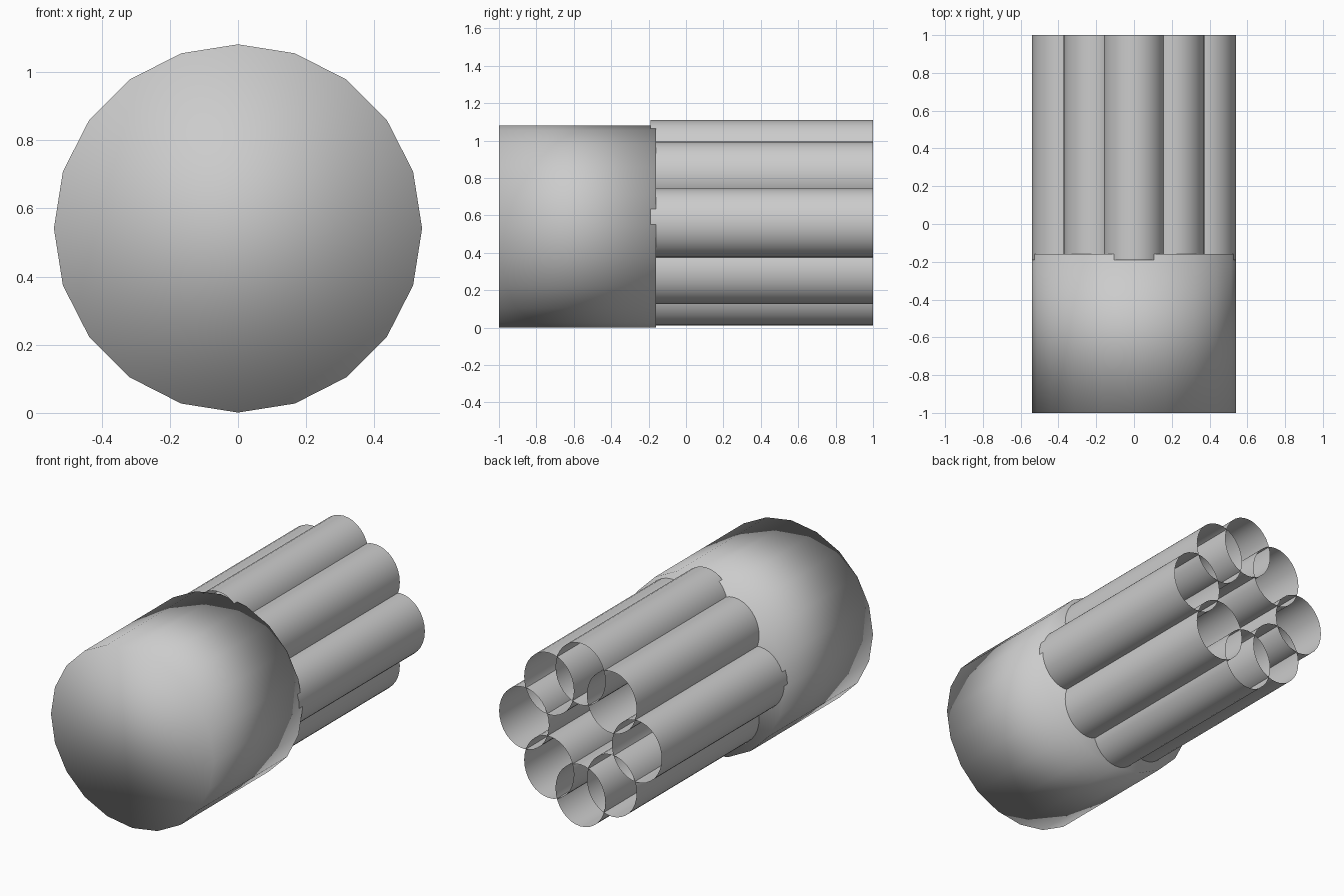
import bpy, math

if "Cube" in bpy.data.objects:
    bpy.data.objects.remove(bpy.data.objects["Cube"])


def cylinder(name, sides, rx, rz, x, z, y0, y1, capped):
    """Smooth-shaded elliptical cylinder running along y."""
    bpy.ops.mesh.primitive_cylinder_add(
        vertices=sides, radius=1, depth=y1 - y0,
        end_fill_type='NGON' if capped else 'NOTHING',
        location=(x, (y0 + y1) / 2, z), rotation=(math.pi / 2, 0, 0))
    ob = bpy.context.object
    ob.name = name
    ob.scale = (rx, rz, 1)
    bpy.ops.object.transform_apply(location=False, rotation=True, scale=True)
    bpy.ops.object.shade_smooth()
    return ob


# Closed 20-sided drum at the front
cylinder("front_drum", 20, 0.54, 0.54, 0, 0.541, -1.0, -0.16, True)

# Ring of eight open, slightly oval tubes behind it
ring_z = 0.56
centres = [(0, 0.364), (0.208, 0.25), (0.374, 0), (0.208, -0.25),
           (0, -0.364), (-0.208, -0.25), (-0.374, 0), (-0.208, 0.25)]
for i, (x, dz) in enumerate(centres):
    cylinder(f"tube_{i + 1}", 32, 0.165, 0.185, x, ring_z + dz, -0.19, 1.0, False)
